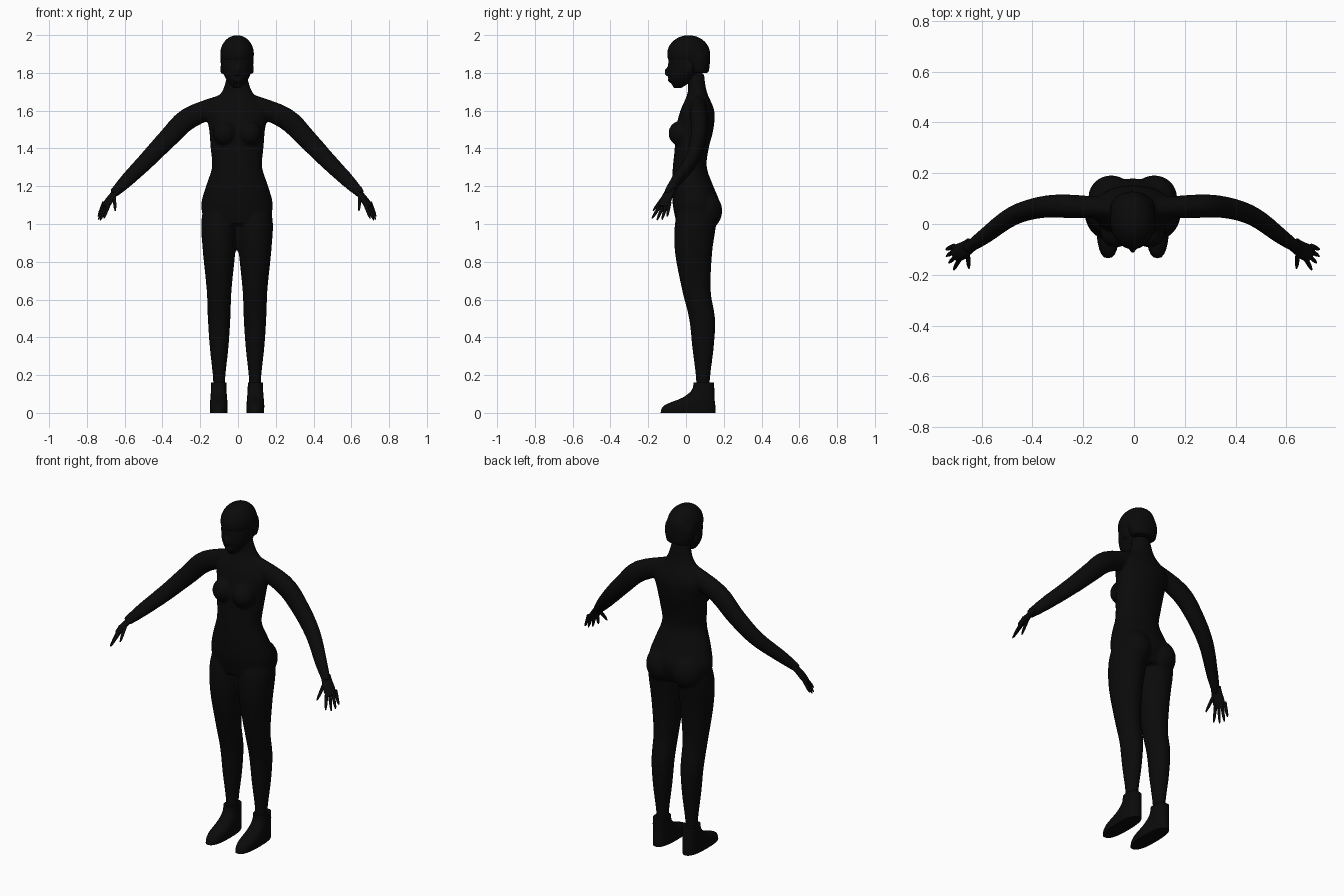
import bpy, bmesh, math
from mathutils import Vector, Matrix

cube = bpy.data.objects.get("Cube")
if cube:
    bpy.data.objects.remove(cube)

black = (0.003, 0.003, 0.003, 1)
matte_black = bpy.data.materials.new("matte_black")
matte_black.use_nodes = True
matte_black.diffuse_color = black
matte_black.node_tree.nodes["Principled BSDF"].inputs["Base Color"].default_value = black

MIDDLE = -0.005  # the body's mirror line in x
SIDES = {"left": 1, "right": -1}


def smooth_rows(rows, steps=4):
    """Pass a smooth curve through the section rows."""
    last = len(rows) - 1
    smoothed = []
    for index in range(last):
        before, start, end, after = (
            rows[min(max(index + offset, 0), last)] for offset in (-1, 0, 1, 2))
        for step in range(steps):
            t = step / steps
            row = []
            for a, b, c, d in zip(before, start, end, after):
                slope_in, slope_out = (c - a) / 2, (d - b) / 2
                ease = t * t * (3 - 2 * t)
                row.append(b + (c - b) * ease
                           + slope_in * t * (1 - t) ** 2
                           - slope_out * t * t * (1 - t))
            smoothed.append(row)
    return smoothed + [list(rows[-1])]


def loft(mesh, rows, across=None, sides=24, roundness=1):
    """Skin elliptical sections (x, y, z, width, depth); they lie level unless across is given."""
    rows = smooth_rows(rows)
    last = len(rows) - 1
    rings = []
    for index, (x, y, z, width, depth) in enumerate(rows):
        u, v = Vector((1, 0, 0)), Vector((0, 1, 0))
        if across:
            ahead, behind = rows[min(index + 1, last)], rows[max(index - 1, 0)]
            direction = Vector(ahead[:3]) - Vector(behind[:3])
            v = direction.cross(Vector(across)).normalized()
            u = v.cross(direction).normalized()
        ring = []
        for side in range(sides):
            angle = math.tau * side / sides
            c, s = (math.copysign(abs(value) ** roundness, value)
                    for value in (math.cos(angle), math.sin(angle)))
            ring.append(mesh.verts.new(Vector((x, y, z)) + u * width * c + v * depth * s))
        rings.append(ring)
    for lower, upper in zip(rings, rings[1:]):
        for side in range(sides):
            following = (side + 1) % sides
            mesh.faces.new((lower[side], lower[following], upper[following], upper[side]))
    mesh.faces.new(rings[0][::-1])
    mesh.faces.new(rings[-1])


def stack(sections, bottom, spacing, x=MIDDLE):
    """Level sections (y, width, depth) at an even spacing in height."""
    return [(x, y, bottom + spacing * index, width, depth)
            for index, (y, width, depth) in enumerate(sections)]


def limb(points, sign, width, depth):
    """Sections along a path of (x, y, z, radius), mirrored by sign."""
    return [(MIDDLE + sign * (x - MIDDLE), y, z, radius * width, radius * depth)
            for x, y, z, radius in points]


def ball(mesh, centre, radii):
    placement = Matrix.Translation(centre) @ Matrix.Diagonal((*radii, 1))
    bmesh.ops.create_uvsphere(mesh, u_segments=24, v_segments=16, radius=1, matrix=placement)


def finish(name, mesh, fuse=False):
    """Turn the mesh into a smooth object, fusing overlapping volumes if asked."""
    bmesh.ops.recalc_face_normals(mesh, faces=mesh.faces)
    data = bpy.data.meshes.new(name)
    mesh.to_mesh(data)
    mesh.free()
    data.materials.append(matte_black)
    part = bpy.data.objects.new(name, data)
    bpy.context.collection.objects.link(part)
    bpy.ops.object.select_all(action="DESELECT")
    part.select_set(True)
    bpy.context.view_layer.objects.active = part
    bpy.ops.object.shade_smooth_by_angle(angle=math.radians(50))
    if fuse:
        remesh = part.modifiers.new("fuse", "REMESH")
        remesh.mode = "VOXEL"
        remesh.voxel_size = 0.008
        remesh.use_smooth_shade = True
        soften = part.modifiers.new("soften", "SMOOTH")
        soften.iterations = 7


# Torso and neck, from the hips upward
body = bmesh.new()
torso = [(0.05, 0.17, 0.1), (0.055, 0.19, 0.125), (0.035, 0.165, 0.11),
         (0.02, 0.133, 0.09), (0.03, 0.14, 0.09), (0.045, 0.148, 0.1),
         (0.06, 0.16, 0.09), (0.06, 0.08, 0.05), (0.05, 0.05, 0.045)]
loft(body, stack(torso, bottom=1, spacing=0.1), sides=32)

# Arms run from the neck over the shoulder to the wrist, legs from hip to ankle
arm = [(0.06, 0.06, 1.64, 0.05), (0.25, 0.07, 1.56, 0.058), (0.36, 0.065, 1.455, 0.053),
       (0.47, 0.03, 1.34, 0.046), (0.58, -0.05, 1.23, 0.037), (0.65, -0.1, 1.16, 0.025)]
leg = [(0.06, 1.1, 0.08), (0.05, 1, 0.095), (0.04, 0.85, 0.086), (0.055, 0.65, 0.066),
       (0.085, 0.5, 0.06), (0.09, 0.35, 0.05), (0.09, 0.2, 0.034), (0.09, 0.1, 0.03)]
for sign in SIDES.values():
    loft(body, limb(arm, sign, width=0.8, depth=1), across=(0, 1, 0))
    loft(body, limb([(0.09, *point) for point in leg], sign, width=1, depth=1.15))
    ball(body, (MIDDLE + sign * 0.066, -0.03, 1.48), (0.062, 0.063, 0.066))
    ball(body, (MIDDLE + sign * 0.085, 0.105, 1.07), (0.09, 0.087, 0.1))
finish("body", body, fuse=True)

# Face from chin to brow, with nose, lips and ears
head = bmesh.new()
face = [(-0.045, 0.02, 0.022), (-0.025, 0.055, 0.06), (-0.01, 0.074, 0.086),
        (0, 0.082, 0.095), (0.005, 0.085, 0.1)]
loft(head, stack(face, bottom=1.72, spacing=0.04))
ball(head, (MIDDLE, -0.094, 1.805), (0.013, 0.022, 0.025))
ball(head, (MIDDLE, -0.085, 1.76), (0.024, 0.014, 0.01))
for sign in SIDES.values():
    ball(head, (MIDDLE + sign * 0.08, 0.02, 1.82), (0.01, 0.018, 0.03))
finish("head", head, fuse=True)

# Close-cropped hair: a cap over the skull and a nape with a straight lower edge
hair = bmesh.new()
ball(hair, (MIDDLE, 0.014, 1.9), (0.09, 0.115, 0.1))
nape = [(0.07, 0.075, 0.05), (0.065, 0.088, 0.062), (0.06, 0.087, 0.067)]
loft(hair, stack(nape, bottom=1.8, spacing=0.05))
finish("hair", hair, fuse=True)


def finger(mesh, base, tip, sign, across):
    """A tapered finger whose root is buried in the palm."""
    path = [(*base.lerp(tip, step / 4), 0.01 * (1.01 - step / 4) ** 0.25)
            for step in range(-1, 5)]
    loft(mesh, limb(path, sign, width=1, depth=1), across, sides=10)


# Hands: a flat palm, four fingers in a fan and a thumb
palm = [(0.63, -0.08, 1.18, 0.028), (0.65, -0.095, 1.155, 0.03),
        (0.675, -0.11, 1.12, 0.034), (0.695, -0.12, 1.09, 0.03)]
index_base, little_base = Vector((0.675, -0.135, 1.1)), Vector((0.705, -0.09, 1.1))
index_tip, little_tip = Vector((0.7, -0.18, 1.03)), Vector((0.73, -0.1, 1.04))
for side, sign in SIDES.items():
    hand = bmesh.new()
    across = (sign * 0.5, 0.9, 0)
    loft(hand, limb(palm, sign, width=1, depth=0.5), across)
    for number in range(4):
        fan = number / 3
        reach = Vector((0.01, 0, -0.015)) * math.sin(math.pi * fan)
        finger(hand, index_base.lerp(little_base, fan),
               index_tip.lerp(little_tip, fan) + reach, sign, across)
    finger(hand, Vector((0.645, -0.12, 1.14)), Vector((0.64, -0.175, 1.07)), sign, across)
    finish(side + "_hand", hand)

# Ankle boots with flat soles
boot_sections = [(0.01, 0.046, 0.145), (0.02, 0.047, 0.135), (0.065, 0.044, 0.085),
                 (0.09, 0.041, 0.06), (0.094, 0.04, 0.054)]
for side, sign in SIDES.items():
    boot = bmesh.new()
    loft(boot, stack(boot_sections, bottom=0, spacing=0.04, x=MIDDLE + sign * 0.097),
         roundness=0.8)
    finish(side + "_boot", boot)
